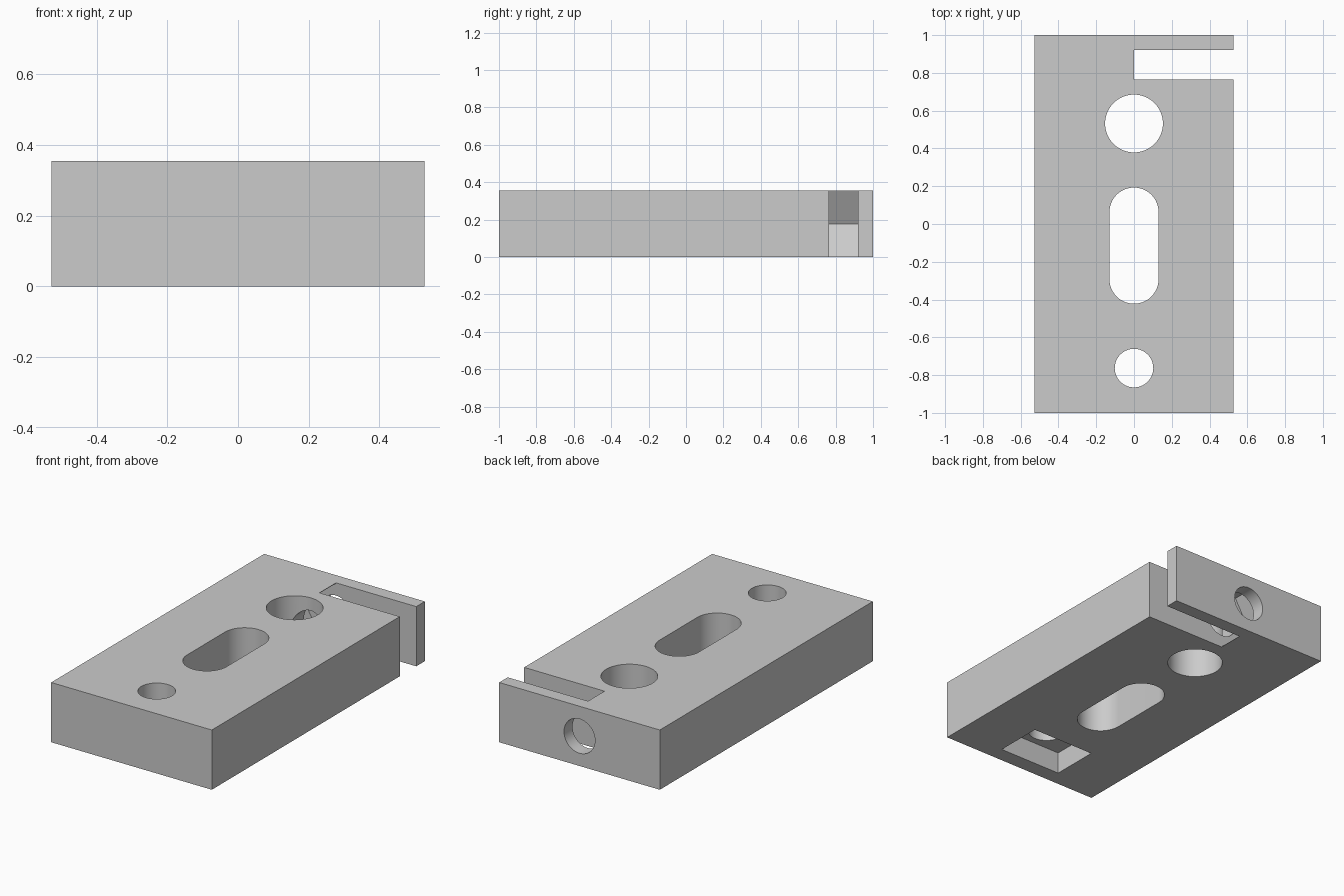
import bpy, bmesh, math
from mathutils import Vector

if "Cube" in bpy.data.objects:
    bpy.data.objects.remove(bpy.data.objects["Cube"])

W, L, H = 0.528, 1.0, 0.355      # half width, half length, height
MID = H / 2

grey = bpy.data.materials.new("plain grey")
grey.diffuse_color = (0.6, 0.6, 0.6, 1)
grey.use_nodes = True
grey.node_tree.nodes["Principled BSDF"].inputs["Base Color"].default_value = grey.diffuse_color


def prism(name, points, offset):
    """Extrude a closed planar outline by an offset vector."""
    bm = bmesh.new()
    face = bm.faces.new([bm.verts.new(p) for p in points])
    top = bmesh.ops.extrude_face_region(bm, geom=[face])["geom"]
    bmesh.ops.translate(bm, vec=Vector(offset),
                        verts=[v for v in top if isinstance(v, bmesh.types.BMVert)])
    bmesh.ops.recalc_face_normals(bm, faces=bm.faces)
    mesh = bpy.data.meshes.new(name)
    bm.to_mesh(mesh)
    bm.free()
    mesh.materials.append(grey)
    obj = bpy.data.objects.new(name, mesh)
    bpy.context.collection.objects.link(obj)
    return obj


def box(name, x0, x1, y0, y1, z0, z1):
    pts = [(x0, y0, z0), (x1, y0, z0), (x1, y1, z0), (x0, y1, z0)]
    return prism(name, pts, (0, 0, z1 - z0))


def arc(r, start, end, n):
    step = (end - start) / n
    return [(r * math.cos(start + i * step), r * math.sin(start + i * step))
            for i in range(n + 1)]


def ring(r, n):
    return arc(r, 0, math.tau, n)[:-1]


def vertical_hole(name, r, y_low, y_high):
    # Round hole, or a rounded long hole when the two centres differ
    if y_low == y_high:
        outline = [(x, y + y_low) for x, y in ring(r, 64)]
    else:
        outline = [(x, y + y_high) for x, y in arc(r, 0, math.pi, 32)]
        outline += [(x, y + y_low) for x, y in arc(r, math.pi, math.tau, 32)]
    return prism(name, [(x, y, -0.1) for x, y in outline], (0, 0, H + 0.2))


def cross_prism(name, r, n, y0, y1):
    # Regular prism lying along y at mid height
    return prism(name, [(x, y0, z + MID) for x, z in ring(r, n)], (0, y1 - y0, 0))


# Main block
block = box("mounting_block", -W, W, -L, L, 0, H)

cutters = [
    vertical_hole("large_hole_cutter", 0.153, 0.532, 0.532),
    vertical_hole("long_hole_cutter", 0.13, -0.292, 0.063),
    vertical_hole("small_hole_cutter", 0.102, -0.763, -0.763),
    # Rectangular recess under the small hole
    box("recess_cutter", -0.206, 0.206, -0.907, -0.619, -0.1, 0.13),
    # Side slot with a hexagonal inner end
    box("slot_cutter", 0, W + 0.2, 0.765, 0.92, -0.1, H + 0.1),
    cross_prism("hex_seat_cutter", (MID - 0.003) / math.cos(math.pi / 6), 6, 0.765, 0.92),
    # Bore from the back face into the large hole
    cross_prism("bore_cutter", 0.102, 64, 0.532, L + 0.1),
]

bpy.context.view_layer.objects.active = block
for cutter in cutters:
    cutter.hide_render = True
    mod = block.modifiers.new(cutter.name, "BOOLEAN")
    mod.operation = "DIFFERENCE"
    mod.solver = "EXACT"
    mod.object = cutter
    bpy.ops.object.modifier_apply(modifier=mod.name)
for cutter in cutters:
    bpy.data.objects.remove(cutter, do_unlink=True)

# Smooth hole walls, crisp edges
bpy.ops.object.select_all(action="DESELECT")
block.select_set(True)
bpy.ops.object.shade_smooth_by_angle(angle=math.radians(25))
